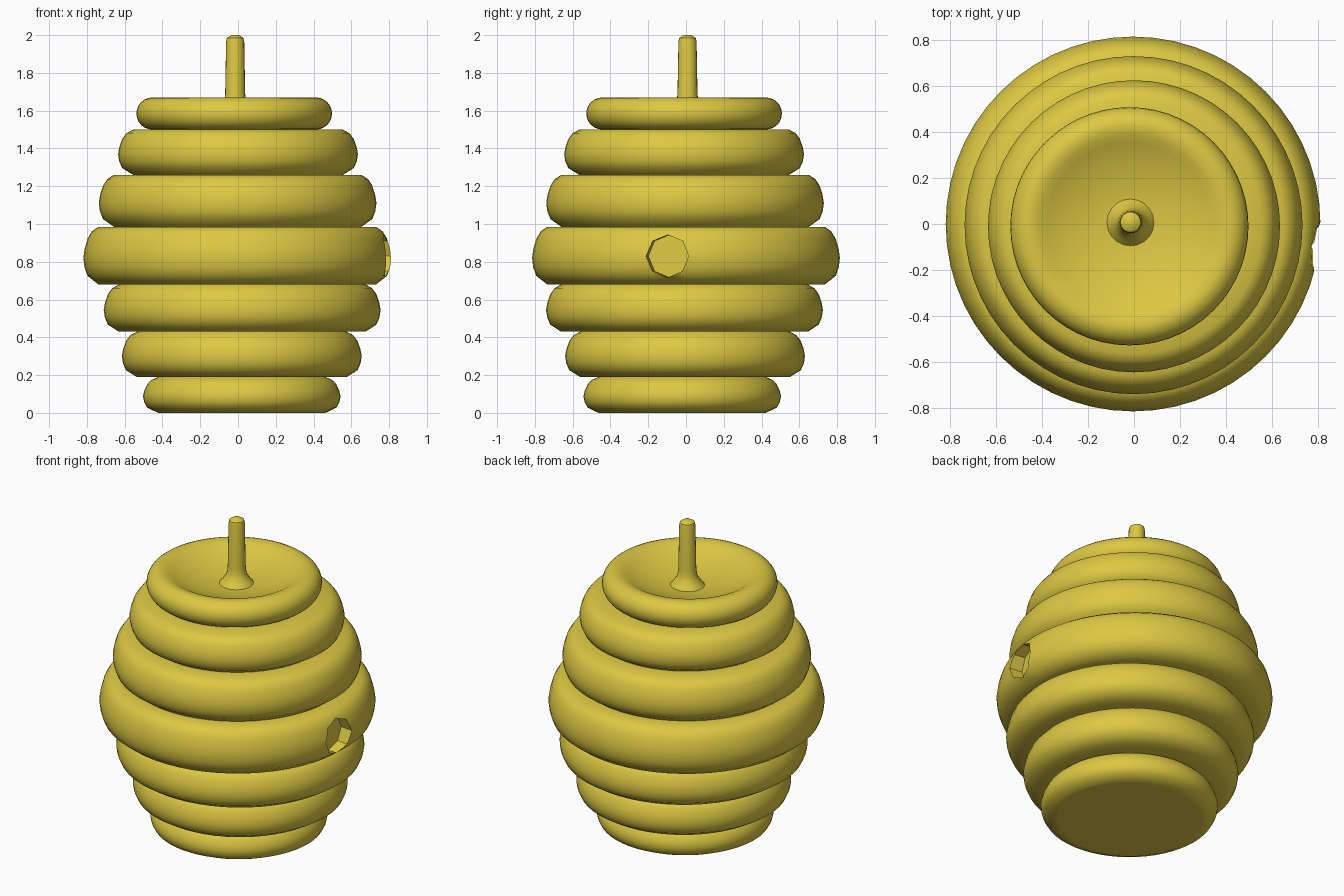
import bpy, bmesh, math

if "Cube" in bpy.data.objects:
    bpy.data.objects.remove(bpy.data.objects["Cube"])

mat = bpy.data.materials.new("honey_yellow")
mat.diffuse_color = (0.72, 0.58, 0.055, 1)
mat.use_nodes = True
mat.node_tree.nodes["Principled BSDF"].inputs["Base Color"].default_value = mat.diffuse_color


def lathe(name, profile, segs, angle):
    """Spin (cx, cy, r, z) loops into a closed surface with capped ends."""
    bm = bmesh.new()
    loops = []
    for cx, cy, r, z in profile:
        loops.append([bm.verts.new((cx + r * math.cos(2 * math.pi * i / segs),
                                    cy + r * math.sin(2 * math.pi * i / segs), z))
                      for i in range(segs)])
    for a, b in zip(loops, loops[1:]):
        for i in range(segs):
            j = (i + 1) % segs
            bm.faces.new((a[i], a[j], b[j], b[i]))
    bm.faces.new(loops[0][::-1])
    bm.faces.new(loops[-1])
    bmesh.ops.recalc_face_normals(bm, faces=bm.faces)
    me = bpy.data.meshes.new(name)
    bm.to_mesh(me)
    bm.free()
    ob = bpy.data.objects.new(name, me)
    bpy.context.collection.objects.link(ob)
    me.materials.append(mat)
    bpy.ops.object.select_all(action='DESELECT')
    ob.select_set(True)
    bpy.context.view_layer.objects.active = ob
    bpy.ops.object.shade_smooth_by_angle(angle=math.radians(angle))
    return ob


# stacked bands: centre x, centre y, radius, bottom z, top z
bands = [(0.02, -0.02, 0.523, 0.00, 0.19),
         (0.02, -0.005, 0.635, 0.19, 0.43),
         (0.022, -0.008, 0.733, 0.43, 0.68),
         (-0.004, 0.0, 0.815, 0.68, 0.985),
         (-0.002, -0.005, 0.735, 0.985, 1.26),
         (0.0, -0.01, 0.635, 1.26, 1.50)]
# rounded section of one band: radius offset, height fraction
section = [(-0.08, 0.0), (-0.022, 0.15), (-0.006, 0.3), (0, 0.46),
           (-0.007, 0.62), (-0.023, 0.8), (-0.045, 0.92), (-0.08, 1.0)]
profile = [(0.02, -0.02, 0.42, 0.0)]
for cx, cy, r, z0, z1 in bands:
    profile += [(cx, cy, r + dr, z0 + t * (z1 - z0)) for dr, t in section]

# top band: round rim rolling into a shallow dish
cx, cy = -0.02, -0.01
for k in range(13):
    a = math.radians(-90 + 15 * k)
    profile.append((cx, cy, 0.433 + 0.085 * math.cos(a), 1.585 + 0.085 * math.sin(a)))
profile += [(cx, cy, r, z) for r, z in
            [(0.395, 1.662), (0.36, 1.642), (0.28, 1.612), (0.19, 1.588), (0.10, 1.576), (0.02, 1.574)]]
hive = lathe("hive_body", profile, 56, 60)

# octagonal entrance hole on the right side
bpy.ops.mesh.primitive_cylinder_add(vertices=8, radius=0.113, depth=0.3,
                                    location=(0.86, -0.108, 0.83),
                                    rotation=(0, math.pi / 2, math.radians(-8)))
cutter = bpy.context.object
cutter.name = "entrance_cutter"
cutter.hide_render = True
cutter.data.materials.append(mat)
mod = hive.modifiers.new("entrance", 'BOOLEAN')
mod.operation = 'DIFFERENCE'
mod.solver = 'EXACT'
mod.object = cutter
bpy.context.view_layer.objects.active = hive
bpy.ops.object.modifier_apply(modifier=mod.name)
bpy.data.objects.remove(cutter)

# stem with flared foot
stem = [(0.108, 1.57), (0.085, 1.596), (0.066, 1.625), (0.057, 1.65), (0.053, 1.69),
        (0.048, 1.965), (0.044, 1.985), (0.02, 2.0)]
lathe("stem", [(-0.015, 0.008, r, z) for r, z in stem], 20, 40)
